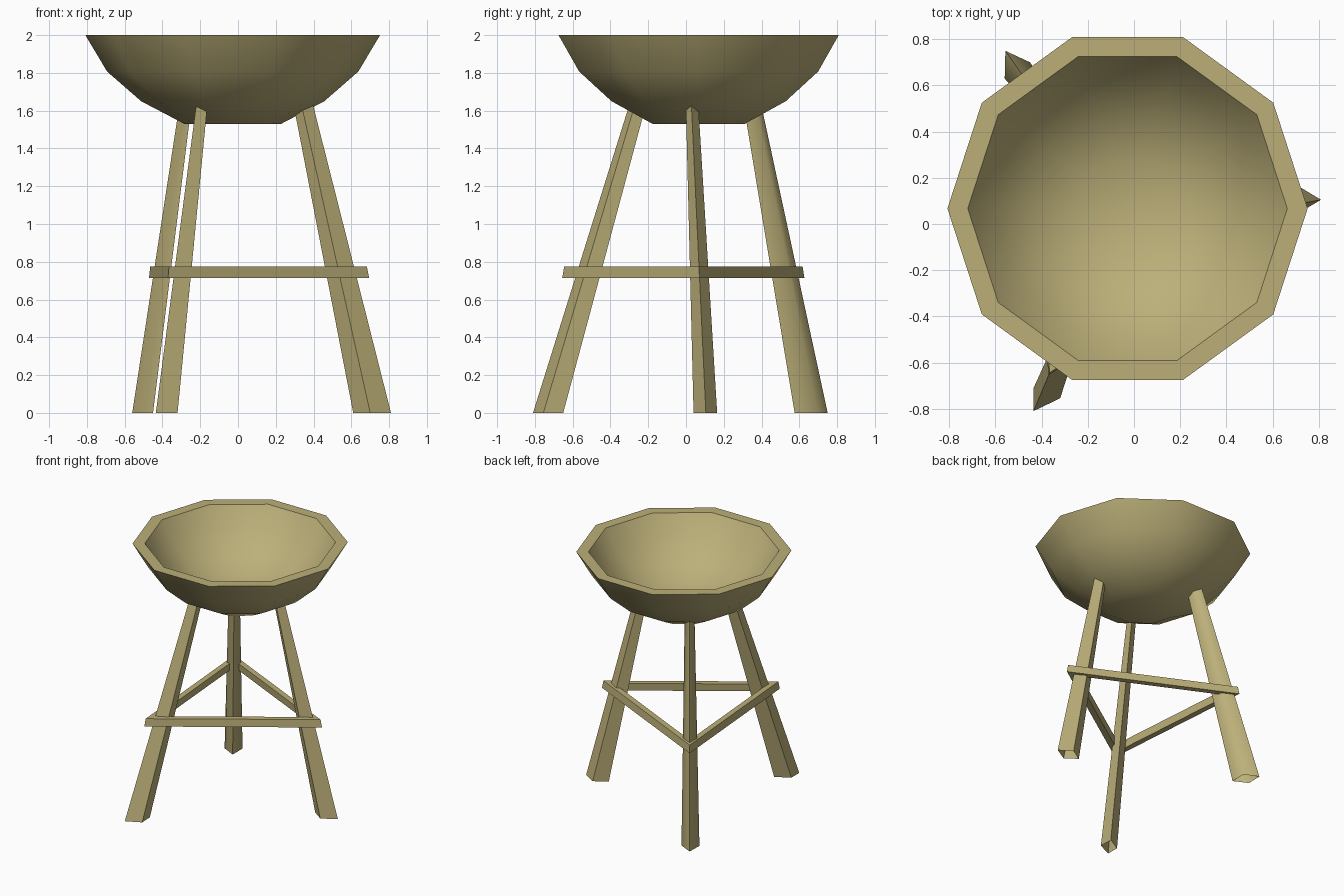
import bpy, bmesh
from math import cos, sin, tau, radians

if "Cube" in bpy.data.objects:
    bpy.data.objects.remove(bpy.data.objects["Cube"])


def loft(name, rings, caps=(), loop=False, angle=30):
    """Skin a list of equal-length rings of points; caps lists ring indices to close."""
    bm = bmesh.new()
    vs = [[bm.verts.new(p) for p in ring] for ring in rings]
    n = len(vs[0])
    pairs = list(zip(vs, vs[1:]))
    if loop:
        pairs.append((vs[-1], vs[0]))
    for a, b in pairs:
        for i in range(n):
            j = (i + 1) % n
            bm.faces.new((a[i], a[j], b[j], b[i]))
    for c in caps:
        bm.faces.new(vs[c])
    bmesh.ops.recalc_face_normals(bm, faces=bm.faces[:])
    me = bpy.data.meshes.new(name)
    bm.to_mesh(me)
    bm.free()
    ob = bpy.data.objects.new(name, me)
    bpy.context.collection.objects.link(ob)
    mat = bpy.data.materials.get("wood")
    if mat is None:
        mat = bpy.data.materials.new("wood")
        mat.diffuse_color = (0.50, 0.43, 0.19, 1)
        mat.use_nodes = True
        mat.node_tree.nodes["Principled BSDF"].inputs["Base Color"].default_value = mat.diffuse_color
    me.materials.append(mat)
    bpy.ops.object.select_all(action='DESELECT')
    ob.select_set(True)
    bpy.context.view_layer.objects.active = ob
    bpy.ops.object.shade_smooth_by_angle(angle=radians(angle))
    return ob


# Ten-sided bowl: outside profile up to the rim, then down the inside
CX, CY = -0.028, 0.067
profile = [(0.256, 1.53), (0.485, 1.65), (0.665, 1.807), (0.78, 2.0),
           (0.692, 2.0), (0.59, 1.84), (0.43, 1.70), (0.225, 1.60)]
loft("bowl", [[(CX + r * cos(tau * i / 10), CY + r * sin(tau * i / 10), z)
               for i in range(10)] for r, z in profile], caps=(0, -1), angle=42)

# Tapered splayed legs with open feet: section at the floor and at z = 1.6
legs = {
    "right_leg": ([(0.81, 0.105), (0.71, 0.165), (0.61, 0.105), (0.70, 0.04)],
                  [(0.405, 0.03), (0.345, 0.067), (0.30, 0.035), (0.343, 0.0)], 30),
    "back_left_leg": ([(-0.557, 0.75), (-0.56, 0.63), (-0.45, 0.575), (-0.45, 0.70)],
                      [(-0.315, 0.405), (-0.315, 0.34), (-0.25, 0.31), (-0.25, 0.375)], 80),
    "front_left_leg": ([(-0.435, -0.81), (-0.32, -0.755), (-0.325, -0.65), (-0.435, -0.71)],
                       [(-0.225, -0.31), (-0.165, -0.28), (-0.165, -0.22), (-0.225, -0.25)], 30),
}
for name, (foot, head, angle) in legs.items():
    k = 1.635 / 1.6  # run the top a little way into the bowl wall
    top = [(a[0] + (b[0] - a[0]) * k, a[1] + (b[1] - a[1]) * k, 1.635)
           for a, b in zip(foot, head)]
    loft(name, [[(x, y, 0) for x, y in foot], top], caps=(1,), angle=angle)

# Mitred triangular brace ring around the legs
corners = [(0.688, 0.07), (-0.468, 0.622), (-0.368, -0.65)]
mx = sum(c[0] for c in corners) / 3
my = sum(c[1] for c in corners) / 3


def triangle(scale, z):
    return [(mx + (x - mx) * scale, my + (y - my) * scale, z) for x, y in corners]


loft("brace_ring", [triangle(1.008, 0.715), triangle(0.992, 0.775),
                    triangle(0.872, 0.775), triangle(0.888, 0.715)], loop=True)
